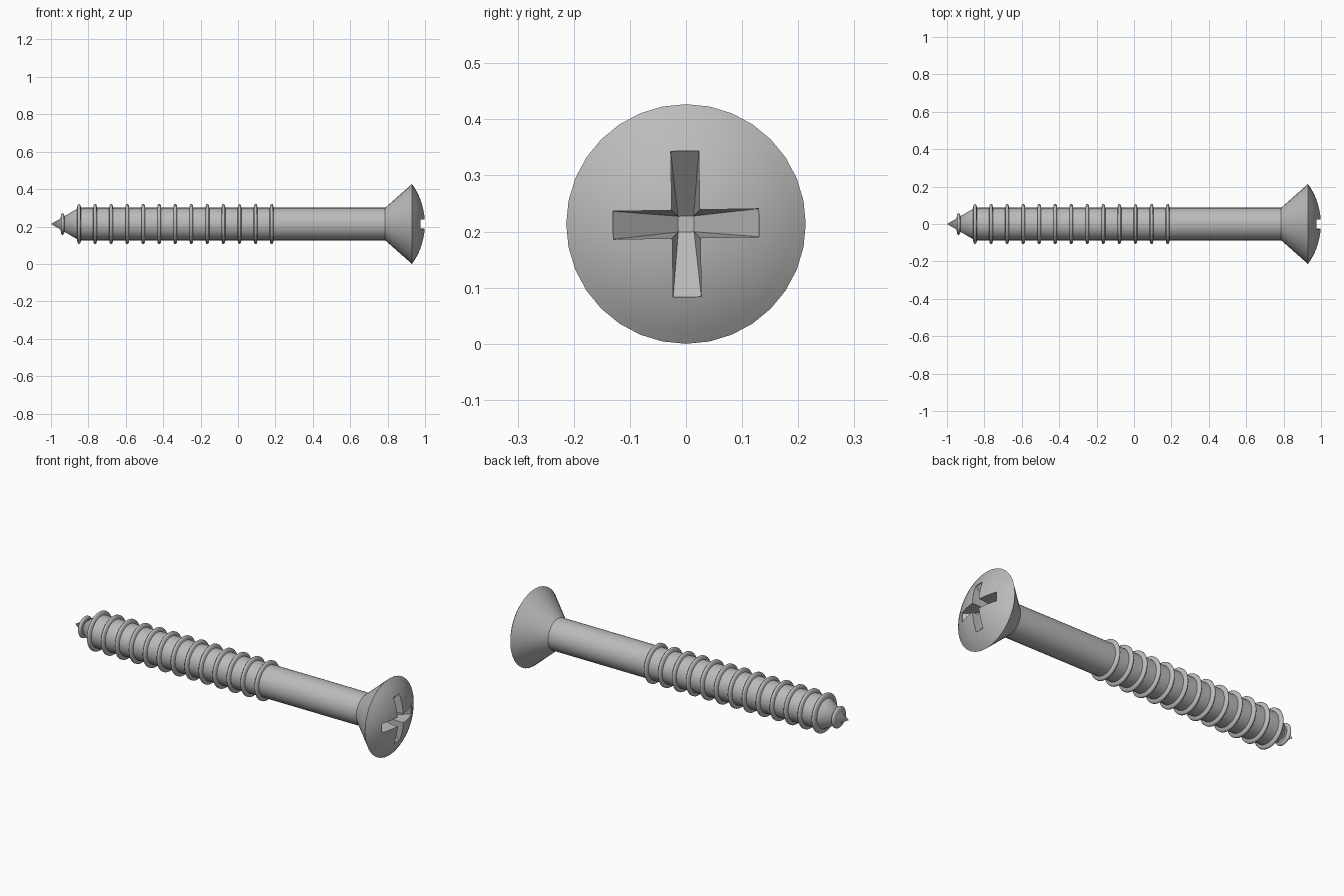
import bpy, bmesh, math
from mathutils import Matrix, Vector

if "Cube" in bpy.data.objects:
    bpy.data.objects.remove(bpy.data.objects["Cube"])

AXIS_Z = 0.2135   # height of the screw's long axis
SEGS = 32

steel = bpy.data.materials.new("steel grey")
steel.diffuse_color = (0.50, 0.50, 0.50, 1)
steel.use_nodes = True
steel.node_tree.nodes["Principled BSDF"].inputs["Base Color"].default_value = steel.diffuse_color


def finish(name, bm):
    bmesh.ops.recalc_face_normals(bm, faces=bm.faces[:])
    mesh = bpy.data.meshes.new(name)
    bm.to_mesh(mesh)
    bm.free()
    mesh.materials.append(steel)
    obj = bpy.data.objects.new(name, mesh)
    obj.location.z = AXIS_Z
    bpy.context.collection.objects.link(obj)
    return obj


def lathe(name, profile, closed=False):
    """Turn an (x, radius) profile around the x axis."""
    bm = bmesh.new()
    verts = [bm.verts.new((x, 0, r)) for x, r in profile]
    edges = [bm.edges.new(p) for p in zip(verts, verts[1:])]
    if closed:
        edges.append(bm.edges.new((verts[-1], verts[0])))
    bmesh.ops.spin(bm, geom=verts + edges, cent=(0, 0, 0), axis=(1, 0, 0),
                   angle=2 * math.pi, steps=SEGS, use_merge=True)
    bmesh.ops.remove_doubles(bm, verts=bm.verts[:], dist=1e-5)
    return finish(name, bm)


def smooth(obj, angle=28):
    bpy.ops.object.select_all(action='DESELECT')
    obj.select_set(True)
    bpy.context.view_layer.objects.active = obj
    bpy.ops.object.shade_smooth_by_angle(angle=math.radians(angle))


# Body: tip, shank, countersunk cone and domed head
RIM_X, RIM_R, RISE = 0.93, 0.2135, 0.07
R = (RIM_R ** 2 + RISE ** 2) / (2 * RISE)
sweep = math.asin(RIM_R / R)
dome = [(1 - R + R * math.cos(sweep * (1 - i / 8)), R * math.sin(sweep * (1 - i / 8)))
        for i in range(9)]
body = lathe("screw_body", [(-1, 0), (-0.85, 0.087), (0.787, 0.087)] + dome)

# Cross recess: two tapered bars cut into the dome
for k in range(2):
    bm = bmesh.new()
    turn = Matrix.Rotation(math.radians(1 + 90 * k), 3, 'X')
    for x, a, b in ((1.05, 0.13, 0.025), (0.972, 0.13, 0.025), (0.87, 0.014, 0.014)):
        for sy in (-1, 1):
            for sz in (-1, 1):
                bm.verts.new(turn @ Vector((x, sy * a, sz * b)))
    bmesh.ops.convex_hull(bm, input=bm.verts[:])
    cutter = finish("recess_cutter", bm)
    cutter.hide_render = True
    mod = body.modifiers.new("recess", 'BOOLEAN')
    mod.operation, mod.solver, mod.object = 'DIFFERENCE', 'EXACT', cutter
    bpy.context.view_layer.objects.active = body
    bpy.ops.object.modifier_apply(modifier=mod.name)
    bpy.data.objects.remove(cutter)
smooth(body)

# Thread ridges: one small ring on the tip, thirteen along the shank
rings = [(-0.938, 0.03, 0.058)] + [(-0.85 + 0.0858 * i, 0.08, 0.1065) for i in range(13)]
for x, r0, r1 in rings:
    shape = [(-0.011, r0), (-0.008, r1 - 0.005), (-0.003, r1),
             (0.003, r1), (0.008, r1 - 0.005), (0.011, r0)]
    smooth(lathe("thread_ridge", [(x + dx, r) for dx, r in shape], closed=True), 50)
